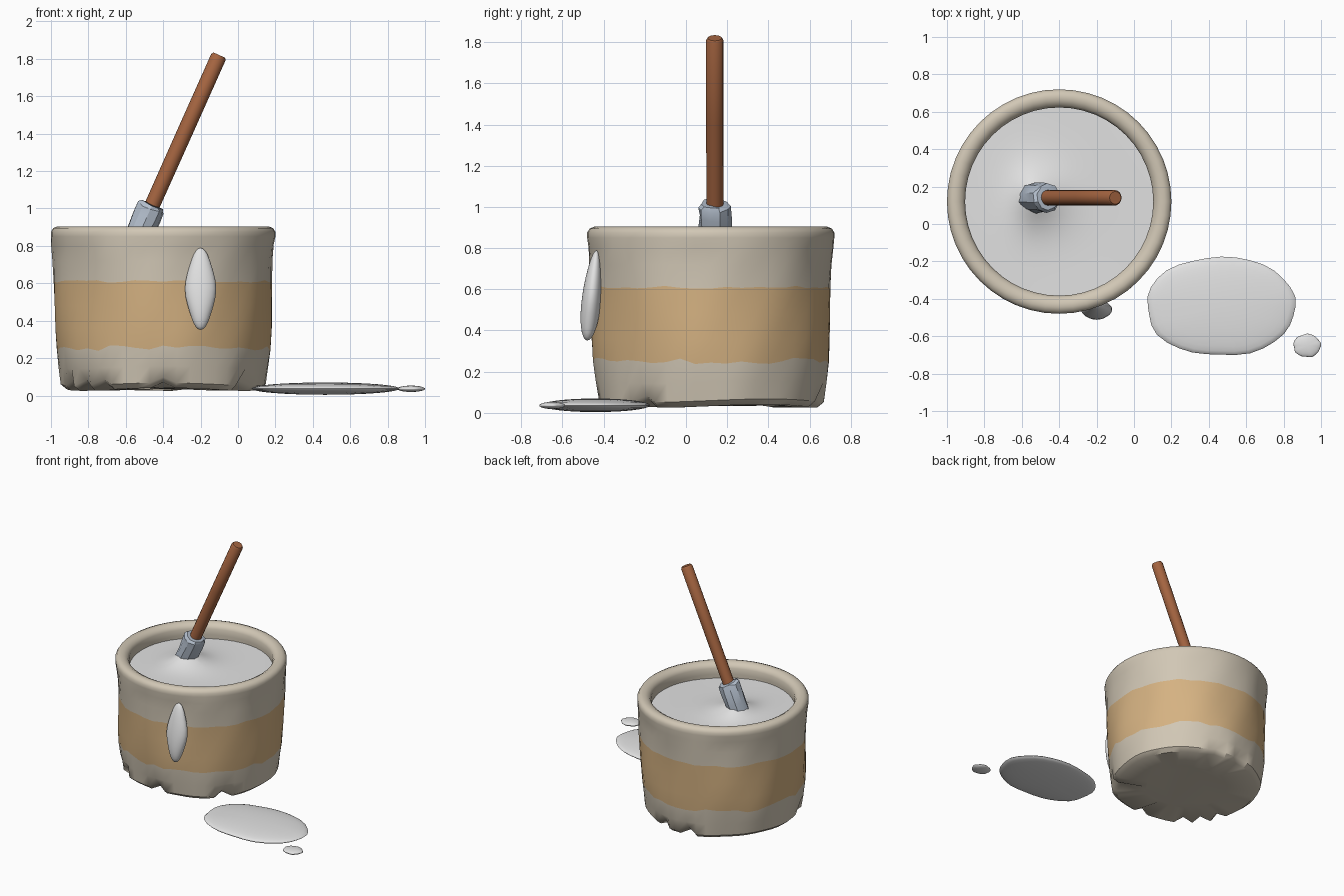
import bpy, bmesh, math, random
from mathutils import Vector

random.seed(4)
if "Cube" in bpy.data.objects:
    bpy.data.objects.remove(bpy.data.objects["Cube"])

CX, CY = -0.4, 0.12
SEG = 48


def material(name, rgb):
    lin = [(c / 255 / 12.92 if c < 11 else ((c / 255 + 0.055) / 1.055) ** 2.4) for c in rgb]
    m = bpy.data.materials.new(name)
    m.use_nodes = True
    m.diffuse_color = (*lin, 1)
    m.node_tree.nodes["Principled BSDF"].inputs["Base Color"].default_value = (*lin, 1)
    return m


clay = material("pale clay", (209, 199, 181))
tan = material("tan band", (213, 178, 130))
white = material("white paint", (226, 226, 226))
wood = material("brown wood", (164, 100, 64))
metal = material("blue grey metal", (180, 191, 205))


def finish(bm, name, mats, angle=40):
    bmesh.ops.recalc_face_normals(bm, faces=bm.faces)
    mesh = bpy.data.meshes.new(name)
    bm.to_mesh(mesh)
    bm.free()
    ob = bpy.data.objects.new(name, mesh)
    bpy.context.collection.objects.link(ob)
    for m in mats:
        mesh.materials.append(m)
    bpy.ops.object.select_all(action="DESELECT")
    ob.select_set(True)
    bpy.context.view_layer.objects.active = ob
    bpy.ops.object.shade_smooth_by_angle(angle=math.radians(angle))
    return ob


def lathe(profile, seg, warp=lambda r, z, a, i: (r, z), banded=None):
    """Rings of (radius, z) joined by quads; both ends are capped."""
    bm = bmesh.new()
    rings = []
    for i, (r, z) in enumerate(profile):
        ring = []
        for k in range(seg):
            a = math.tau * k / seg
            rr, zz = warp(r, z, a, i)
            ring.append(bm.verts.new((rr * math.cos(a), rr * math.sin(a), zz)))
        rings.append(ring)
    for i, (low, high) in enumerate(zip(rings, rings[1:])):
        for k in range(seg):
            j = (k + 1) % seg
            f = bm.faces.new((low[k], low[j], high[j], high[k]))
            f.material_index = 1 if banded and i in banded else 0
    bm.faces.new(rings[0])
    bm.faces.new(rings[-1])
    return bm


# Pot: chipped foot, wavy painted band, rounded lip and inner wall
chips = [math.radians(d) for d in (78, 98, 205, 216, 230, 268, 322)]


def pot_warp(r, z, a, i):
    wobble = 0.004 * math.sin(5 * a + 7 * z) + 0.003 * math.sin(11 * a - 9 * z)
    if i < 10:
        r += wobble
    if i == 4:
        z += random.uniform(-0.014, 0.02)
    if i == 7:
        z += random.uniform(-0.007, 0.007)
    if i < 4:
        z += 0.008 * math.sin(3 * a)
        near = min(abs(math.atan2(math.sin(a - c), math.cos(a - c))) for c in chips)
        if near < 0.066 and i in (1, 2):
            r -= 0.035
            z += 0.03
    return r, z


pot_profile = [(0.3, 0.035), (0.515, 0.033), (0.548, 0.06), (0.56, 0.15), (0.572, 0.25),
               (0.578, 0.36), (0.581, 0.48), (0.584, 0.61), (0.588, 0.72), (0.594, 0.8),
               (0.6, 0.85), (0.6, 0.875), (0.588, 0.895), (0.565, 0.904), (0.54, 0.902),
               (0.515, 0.888), (0.503, 0.865), (0.503, 0.82), (0.505, 0.76)]
pot = finish(lathe(pot_profile, SEG, pot_warp, banded=(4, 5, 6)), "pot", [clay, tan])
pot.location = (CX, CY, 0)

# Paint filling the pot, pulled up around the brush
bm = bmesh.new()
RINGS = 18
center = bm.verts.new((CX, CY, 0))
prev = None
for n in range(1, RINGS + 1):
    rad = 0.51 * n / RINGS
    ring = [bm.verts.new((CX + rad * math.cos(math.tau * k / SEG),
                          CY + rad * math.sin(math.tau * k / SEG), 0)) for k in range(SEG)]
    for k in range(SEG):
        j = (k + 1) % SEG
        if prev:
            bm.faces.new((prev[k], ring[k], ring[j], prev[j]))
        else:
            bm.faces.new((center, ring[k], ring[j]))
    prev = ring
for v in bm.verts:
    dx, dy = v.co.x + 0.54, v.co.y - 0.14
    d = math.hypot(dx * (1.5 if dx < 0 else 0.9), dy)
    v.co.z = 0.795 + 0.095 * math.exp(-(d / 0.14) ** 1.5) + 0.006 * math.sin(6 * v.co.x + 4 * v.co.y)
finish(bm, "paint_surface", [white], 60)

# Brush: metal collar and wooden handle along one leaning axis
joint = Vector((-0.462, 0.14, 1.01))
tip = Vector((-0.1, 0.14, 1.82))
lean = (tip - joint).to_track_quat("Z", "Y")
length = (tip - joint).length


def place(ob):
    ob.rotation_mode = "QUATERNION"
    ob.rotation_quaternion = lean
    ob.location = joint


def collar_warp(r, z, a, i):
    return r + random.uniform(-0.007, 0.006), z + random.uniform(-0.008, 0.008)


place(finish(lathe([(0.07, -0.24), (0.08, -0.15), (0.077, -0.06), (0.076, -0.01), (0.062, 0.008)],
                   10, collar_warp), "brush_collar", [metal], 25))
place(finish(lathe([(0.041, -0.1), (0.042, length * 0.5), (0.042, length - 0.012),
                    (0.034, length)], 16), "brush_handle", [wood]))


# Spilled paint: ellipsoid blobs with slightly uneven outlines
def blob(name, loc, size, power=2.0, uneven=0.02, shape=None):
    bm = bmesh.new()
    bmesh.ops.create_uvsphere(bm, u_segments=32, v_segments=16, radius=1)
    for v in bm.verts:
        a = math.atan2(v.co.y, v.co.x)
        s = (abs(math.cos(a)) ** power + abs(math.sin(a)) ** power) ** (-1 / power)
        s *= 1 + uneven * math.sin(5 * a + 1) + uneven * 0.6 * math.sin(9 * a)
        v.co.x *= s
        v.co.y *= s
        if shape:
            shape(v.co)
        v.co = Vector(v.co[k] * size[k] for k in range(3))
    ob = finish(bm, name, [white], 60)
    ob.location = loc
    return ob


def drip_shape(co):
    co.x *= 1 + 0.1 * math.cos(4 * co.z)
    co.y *= 1 - 0.2 * co.z


blob("paint_puddle", (0.465, -0.44, 0.037), (0.395, 0.262, 0.033), 2.2, 0.012)
blob("paint_droplet", (0.925, -0.65, 0.036), (0.073, 0.062, 0.017), 2.0, 0.03)
drip = blob("paint_drip", (-0.2, -0.457, 0.57), (0.076, 0.046, 0.22), 2.0, 0.0, drip_shape)
drip.rotation_euler = (math.radians(-6), 0, 0)
